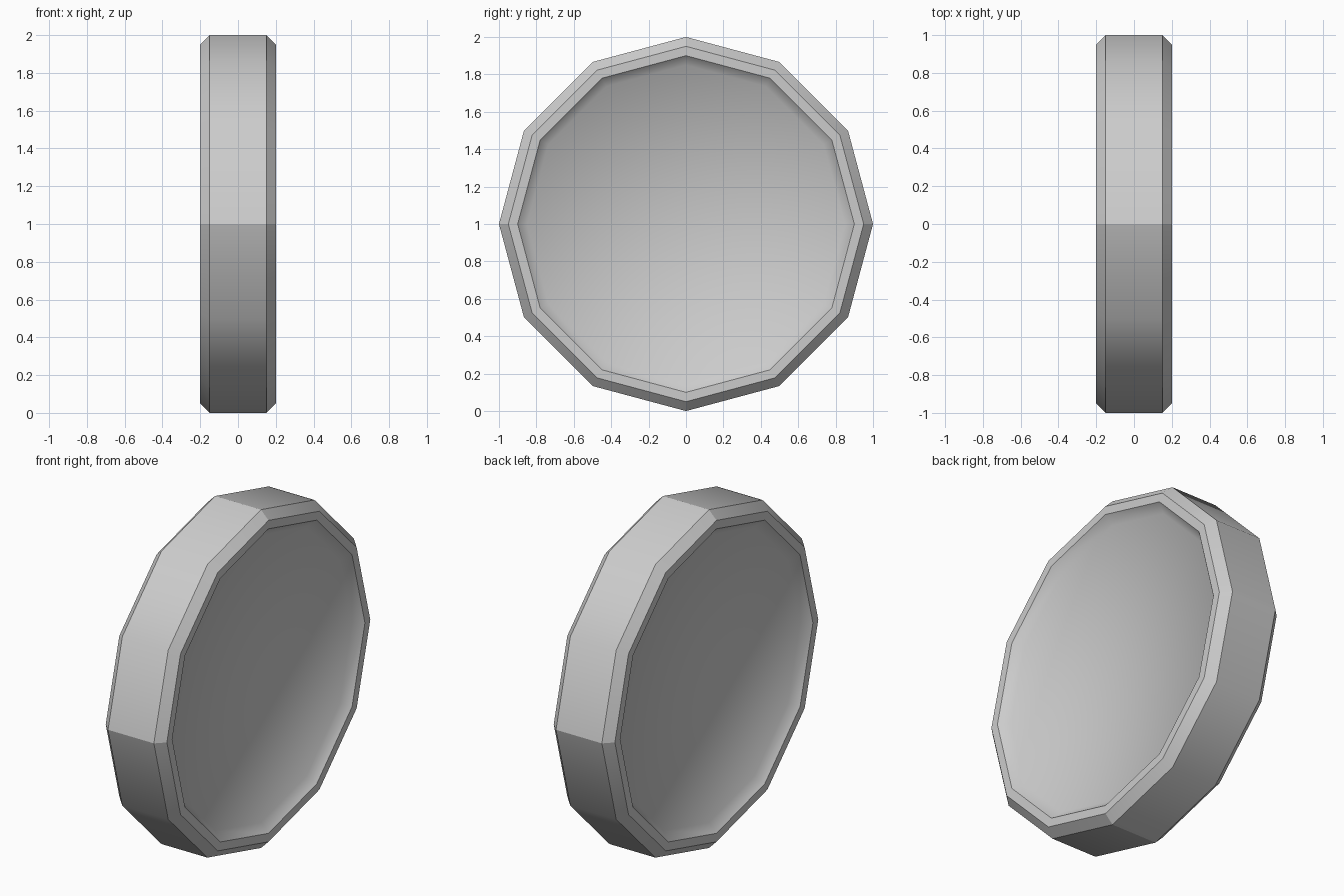
import bpy, bmesh, math

if "Cube" in bpy.data.objects:
    bpy.data.objects.remove(bpy.data.objects["Cube"])

SIDES = 12

# Half profile as (x, radius): recessed floor, sloped lip, flat rim, chamfer
half = [(0.15, 0.85), (0.20, 0.90), (0.20, 0.95), (0.15, 1.0)]
profile = half + [(-x, r) for x, r in reversed(half)]
sharp_rings = {1, 2, 3, 4, 5, 6}

bm = bmesh.new()

# Rings of the wheel around the x axis
rings = []
for x, r in profile:
    angles = [2 * math.pi * i / SIDES for i in range(SIDES)]
    rings.append([bm.verts.new((x, r * math.cos(a), 1 + r * math.sin(a))) for a in angles])

# Outer band, chamfers, rims and lips
for a, b in zip(rings, rings[1:]):
    for i in range(SIDES):
        j = (i + 1) % SIDES
        bm.faces.new((a[i], a[j], b[j], b[i]))

# Recessed floors, fanned from the centre
for ring, x in ((rings[0], 0.15), (rings[-1], -0.15)):
    centre = bm.verts.new((x, 0, 1))
    for i in range(SIDES):
        bm.faces.new((centre, ring[i], ring[(i + 1) % SIDES]))

bmesh.ops.recalc_face_normals(bm, faces=bm.faces)

# Smooth shading with hard rim edges and creases at the four quarter points
for f in bm.faces:
    f.smooth = True
for k in sharp_rings:
    ring = rings[k]
    for i in range(SIDES):
        bm.edges.get((ring[i], ring[(i + 1) % SIDES])).smooth = False
for a, b in zip(rings[1:-1], rings[2:-1]):
    for i in range(0, SIDES, SIDES // 4):
        bm.edges.get((a[i], b[i])).smooth = False

mesh = bpy.data.meshes.new("wheel_disc")
bm.to_mesh(mesh)
bm.free()
bpy.context.collection.objects.link(bpy.data.objects.new("wheel_disc", mesh))
